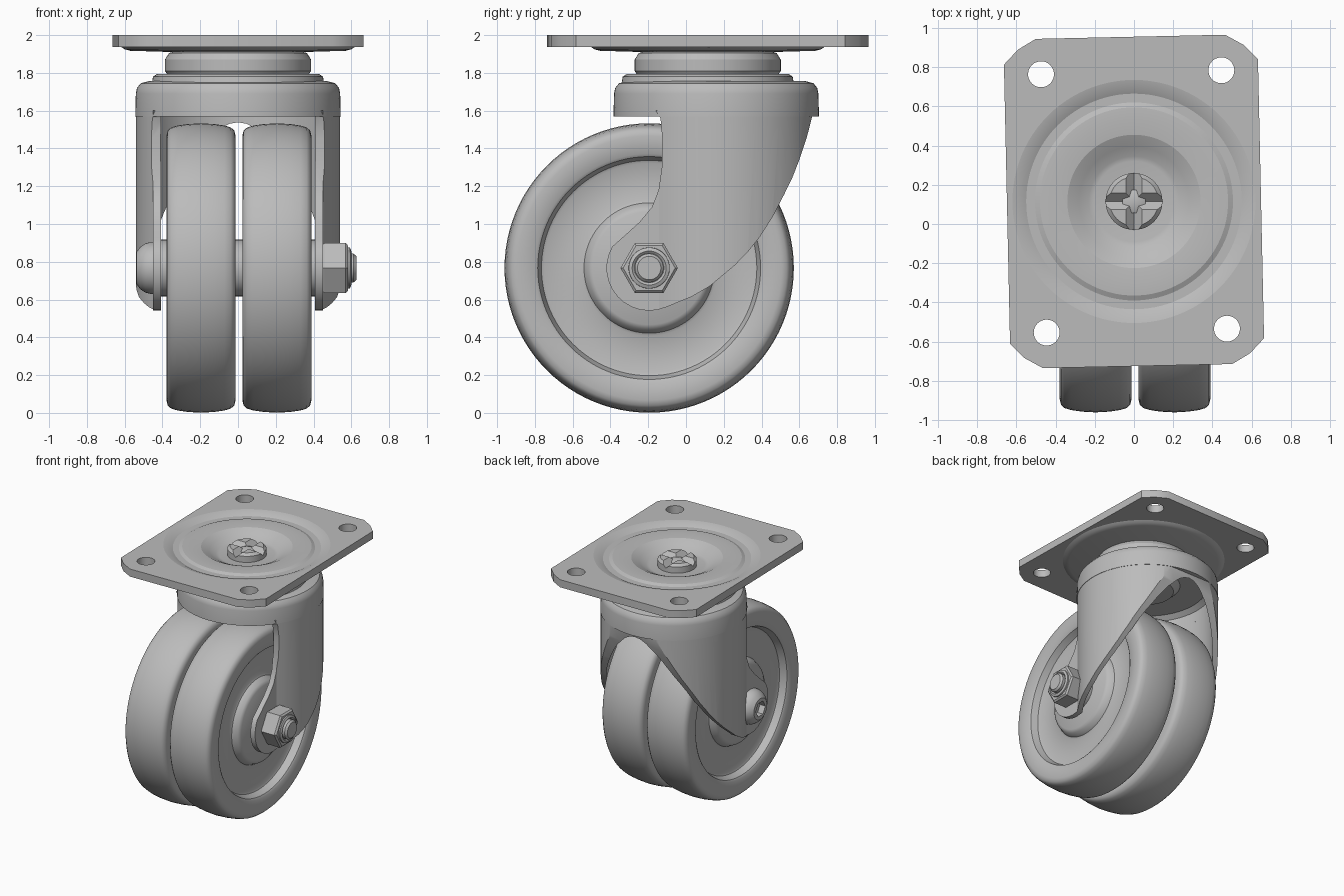
import bpy, bmesh, math
from mathutils import Matrix

if "Cube" in bpy.data.objects:
    bpy.data.objects.remove(bpy.data.objects["Cube"], do_unlink=True)

grey = bpy.data.materials.new("plain grey")
grey.use_nodes = True
colour = (0.5, 0.5, 0.5, 1)
grey.diffuse_color = colour
grey.node_tree.nodes["Principled BSDF"].inputs["Base Color"].default_value = colour

SWIVEL_Y, CROWN_Y = 0.115, 0.16
AXLE_Y, AXLE_Z = -0.195, 0.767
ALONG_X = Matrix.Rotation(math.pi / 2, 4, "Y")


def finish(name, bm, matrix=Matrix(), angle=30):
    bmesh.ops.recalc_face_normals(bm, faces=bm.faces)
    mesh = bpy.data.meshes.new(name)
    bm.to_mesh(mesh)
    bm.free()
    mesh.transform(matrix)
    mesh.materials.append(grey)
    ob = bpy.data.objects.new(name, mesh)
    bpy.context.collection.objects.link(ob)
    smooth(ob, angle)
    return ob


def smooth(ob, angle=30):
    bpy.ops.object.select_all(action="DESELECT")
    ob.select_set(True)
    bpy.context.view_layer.objects.active = ob
    bpy.ops.object.shade_smooth_by_angle(angle=math.radians(angle))


def lathe(name, profile, matrix, sides=72, phase=0.0, angle=30):
    """Spin (radius, height) points about the local z axis."""
    bm = bmesh.new()
    rings = []
    for r, h in profile:
        if r == 0:
            rings.append([bm.verts.new((0, 0, h))] * sides)
        else:
            turns = [phase + math.tau * i / sides for i in range(sides)]
            rings.append([bm.verts.new((r * math.cos(t), r * math.sin(t), h)) for t in turns])
    for a, b in zip(rings, rings[1:]):
        for i in range(sides):
            j = (i + 1) % sides
            bm.faces.new(dict.fromkeys((a[i], a[j], b[j], b[i])))
    return finish(name, bm, matrix, angle)


def prism(name, outline, low, high, matrix=Matrix()):
    """Extrude an outline along the local z axis."""
    bm = bmesh.new()
    face = bm.faces.new([bm.verts.new((x, y, low)) for x, y in outline])
    top = bmesh.ops.extrude_face_region(bm, geom=[face])["geom"]
    bmesh.ops.translate(bm, vec=(0, 0, high - low),
                        verts=[v for v in top if isinstance(v, bmesh.types.BMVert)])
    return finish(name, bm, matrix)


def boolean(ob, cutter, operation):
    mod = ob.modifiers.new("cut", "BOOLEAN")
    mod.operation, mod.solver, mod.object = operation, "EXACT", cutter
    bpy.ops.object.select_all(action="DESELECT")
    ob.select_set(True)
    bpy.context.view_layer.objects.active = ob
    bpy.ops.object.modifier_apply(modifier=mod.name)
    bpy.data.objects.remove(cutter, do_unlink=True)
    smooth(ob)


def rod(name, radius, low, high, matrix, sides=48, phase=0.0):
    return lathe(name, [(0, low), (radius, low), (radius, high), (0, high)], matrix, sides, phase)


swivel = Matrix.Translation((0, SWIVEL_Y, 0))
plate_frame = swivel @ Matrix.Rotation(math.radians(1.25), 4, "Z")
crown_frame = Matrix.Translation((0, CROWN_Y, 0))


def axle_frame(x=0.0):
    return Matrix.Translation((x, AXLE_Y, AXLE_Z)) @ ALONG_X


# Mounting plate with clipped corners, bolt holes and pressed centre
corner = [(0.648, 0.712), (0.575, 0.787), (0.483, 0.84)]
half = corner + [(-x, y) for x, y in reversed(corner)]
plate = prism("mounting_plate", half + [(-x, -y) for x, y in half], 1.938, 2.0, plate_frame)
for sx in (-1, 1):
    for sy in (-1, 1):
        spot = plate_frame @ Matrix.Translation((sx * 0.46, sy * 0.659, 0))
        boolean(plate, rod("hole_cutter", 0.066, 1.8, 2.1, spot), "DIFFERENCE")
boolean(plate, rod("dish_cutter", 0.62, 1.8, 2.1, swivel, 96), "DIFFERENCE")
lathe("pressed_dish", [
    (0, 1.92), (0.205, 1.92), (0.23, 1.925), (0.28, 1.955), (0.34, 1.983), (0.42, 1.99),
    (0.48, 1.987), (0.505, 1.975), (0.55, 1.975), (0.585, 1.992), (0.62, 2.0),
    (0.62, 1.938), (0.6, 1.925), (0.57, 1.917), (0, 1.9)], swivel, 96, angle=20)

# Kingpin head with crossed V grooves and a centre cone
head = lathe("kingpin_head", [(0, 1.9), (0.145, 1.9), (0.145, 1.97), (0.125, 1.99), (0, 1.99)], swivel, 48)
for axis in "XY":
    turn = Matrix.Rotation(math.pi / 2, 4, axis)
    groove = Matrix.Translation((0, SWIVEL_Y, 1.99)) @ turn
    boolean(head, rod("groove_cutter", 0.042, -0.3, 0.3, groove, 4), "DIFFERENCE")
lathe("kingpin_cone", [(0, 1.93), (0.06, 1.93), (0.06, 1.96), (0, 1.985)], swivel, 32)

# Swivel bearing housing
lathe("swivel_housing", [
    (0, 1.915), (0.33, 1.915), (0.365, 1.905), (0.387, 1.87), (0.387, 1.81), (0.375, 1.793),
    (0.43, 1.793), (0.45, 1.78), (0.455, 1.75), (0, 1.75)], swivel)

# Fork crown, hollow below, with the kingpin boss inside
lathe("fork_crown", [
    (0, 1.757), (0.47, 1.757), (0.515, 1.745), (0.535, 1.72), (0.541, 1.69), (0.544, 1.57),
    (0.5, 1.57), (0.5, 1.66), (0.46, 1.69), (0.25, 1.69), (0.2, 1.64), (0, 1.64)], crown_frame)


# Fork legs: a U-shaped wall trimmed to the swept side profile
def wall(radius, flat_x, steps=48):
    start = math.asin(math.sqrt(radius ** 2 - flat_x ** 2) / radius)
    turns = [-start + (math.pi + 2 * start) * i / steps for i in range(steps + 1)]
    arc = [(radius * math.cos(t), CROWN_Y + radius * math.sin(t)) for t in turns]
    return [(flat_x, -0.5)] + arc + [(-flat_x, -0.5)]


legs = prism("fork_legs", wall(0.541, 0.449) + wall(0.5, 0.407)[::-1], 0.45, 1.6)
eye = [(AXLE_Y + 0.226 * math.cos(a), AXLE_Z + 0.226 * math.sin(a))
       for a in (math.radians(d) for d in range(150, 306, 12))]
side = [(-0.16, 1.6), (-0.135, 1.56), (-0.125, 1.45), (-0.128, 1.3), (-0.145, 1.18), (-0.18, 1.09),
        (-0.246, 1.01), (-0.34, 0.925)] + eye + [
        (0.03, 0.615), (0.125, 0.67), (0.257, 0.78), (0.33, 0.855), (0.39, 0.93), (0.46, 1.04),
        (0.52, 1.157), (0.565, 1.25), (0.6, 1.34), (0.64, 1.46), (0.668, 1.57), (0.67, 1.6)]
# local x, y, z become world y, z, x
to_side = Matrix(((0, 0, 1, 0), (1, 0, 0, 0), (0, 1, 0, 0), (0, 0, 0, 1)))
boolean(legs, prism("side_cutter", side, -0.8, 0.8, to_side), "INTERSECT")

# Twin wheels with recessed faces and raised hubs
face = [(0, 0.17), (0.3, 0.17), (0.325, 0.155), (0.345, 0.115), (0.36, 0.108), (0.555, 0.108),
        (0.57, 0.115), (0.59, 0.168), (0.605, 0.178), (0.7, 0.183), (0.728, 0.176), (0.744, 0.158),
        (0.754, 0.125), (0.762, 0.07), (0.766, 0)]
tread = face + [(r, -h) for r, h in reversed(face[:-1])]
for name, x in (("right_wheel", -0.196), ("left_wheel", 0.206)):
    lathe(name, tread, axle_frame(x), 96, angle=35)

# Axle, spacers, domed bolt head with hex socket, and nut
rod("axle_spacer", 0.15, -0.41, 0.41, axle_frame())
bolt = lathe("bolt_head", [
    (0, -0.42), (0.138, -0.42), (0.138, -0.46), (0.13, -0.49), (0.112, -0.517),
    (0.085, -0.538), (0, -0.54)], axle_frame(), 48)
boolean(bolt, rod("socket_cutter", 0.062, -0.6, -0.49, axle_frame(), 6, math.pi / 2), "DIFFERENCE")
lathe("hex_nut", [(0, 0.44), (0.14, 0.44), (0.152, 0.458), (0.152, 0.57), (0.138, 0.582), (0, 0.582)],
      axle_frame(), 6, math.pi / 2, angle=5)
lathe("nut_collar", [(0.11, 0.57), (0.108, 0.592), (0.09, 0.6), (0.078, 0.59)], axle_frame(), 48)
lathe("axle_end", [(0, 0.5), (0.076, 0.5), (0.076, 0.612), (0.062, 0.627), (0, 0.627)], axle_frame(), 48)
